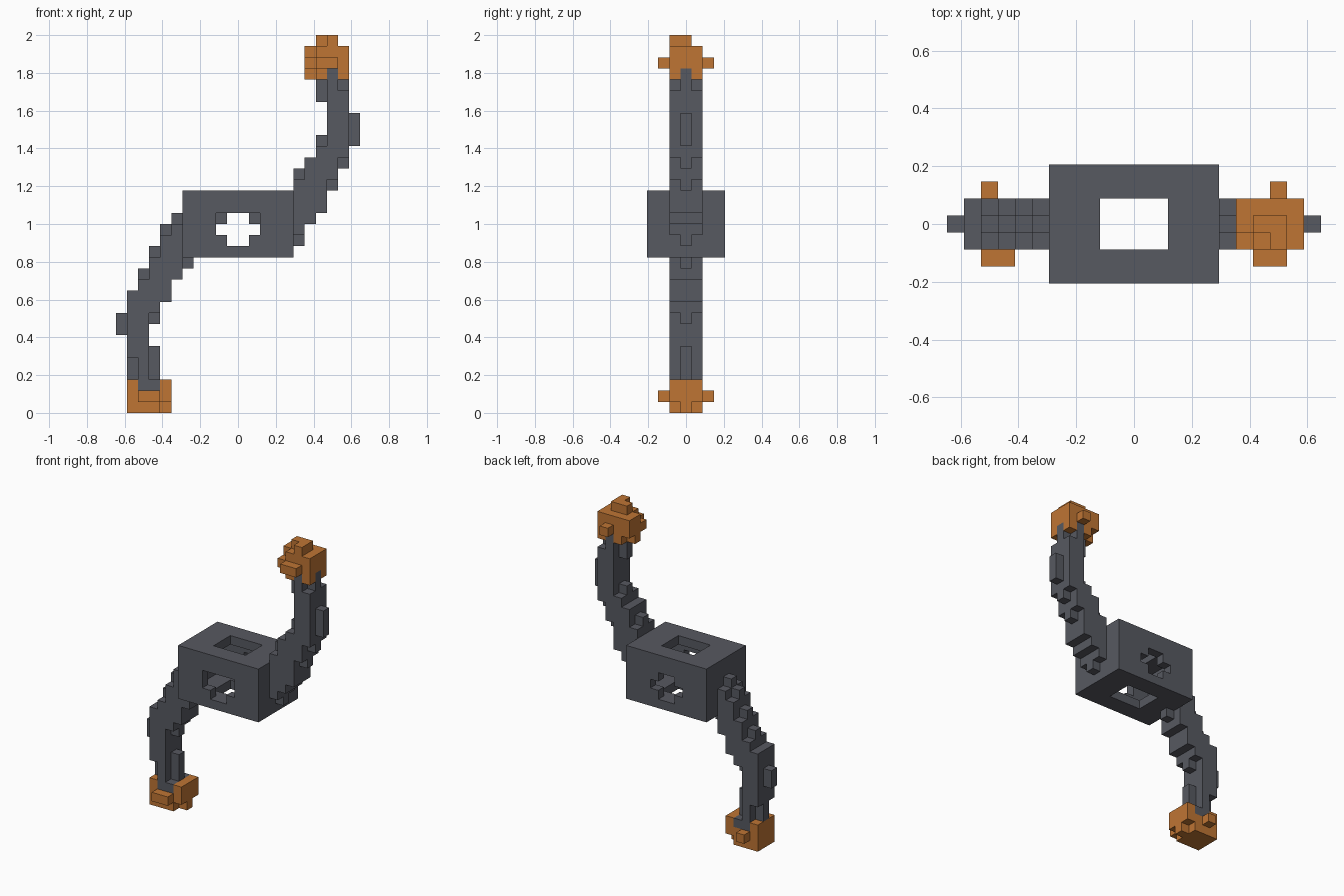
import bpy, bmesh
from mathutils import Vector

if "Cube" in bpy.data.objects:
    bpy.data.objects.remove(bpy.data.objects["Cube"])

V = 2 / 34                      # edge of one cell
ORIGIN = Vector((11, 3.5, 0))   # cell coordinates of the model's centre on the ground
FULL, MID = (2, 5), (3, 4)      # arm width and its raised centre line


def material(name, rgb):
    m = bpy.data.materials.new(name)
    m.use_nodes = True
    m.diffuse_color = (*rgb, 1)
    m.node_tree.nodes["Principled BSDF"].inputs["Base Color"].default_value = (*rgb, 1)
    return m


GREY = material("dark grey", (0.095, 0.1, 0.119))
ORANGE = material("copper orange", (0.52, 0.178, 0.034))


def box(x, y, z):
    """Cells in the half-open ranges x, y and z."""
    return {(i, j, k) for i in range(*x) for j in range(*y) for k in range(*z)}


def rows(width, table):
    """Cells of stacked slabs: bottom, top, x start, x end."""
    cells = set()
    for z0, z1, x0, x1 in table:
        cells |= box((x0, x1), width, (z0, z1))
    return cells


# Hollow body with openings in the top, bottom, front and back
body = box((6, 16), (0, 7), (14, 20)) - box((7, 15), (1, 6), (15, 19))
body -= box((9, 13), (2, 5), (14, 20))
body -= box((10, 12), (0, 7), (15, 18)) | box((9, 13), (0, 7), (16, 17))
body -= box((9, 13), (0, 1), (16, 18))

# Upper arm, its raised centre line and the tips that reach into the end block
upper_arm = rows(FULL, [(16, 17, 16, 17), (17, 18, 16, 18), (18, 20, 16, 19),
                        (20, 21, 16, 19), (21, 23, 17, 20), (23, 24, 18, 21),
                        (24, 29, 19, 21), (29, 30, 19, 20)])
upper_arm |= rows(MID, [(15, 16, 16, 17), (20, 21, 19, 20), (21, 22, 16, 17),
                        (22, 23, 20, 21), (24, 25, 18, 19), (24, 27, 21, 22),
                        (28, 30, 18, 19), (29, 31, 20, 21)])
upper_arm |= box((19, 20), FULL, (30, 31))

# Lower arm
lower_arm = rows(FULL, [(3, 5, 2, 3), (5, 9, 1, 3), (9, 10, 1, 4), (10, 11, 1, 5),
                        (11, 12, 2, 5), (12, 13, 3, 6), (13, 14, 3, 6),
                        (14, 16, 4, 6), (16, 17, 5, 6)])
lower_arm |= rows(MID, [(3, 5, 1, 2), (3, 6, 3, 4), (7, 9, 0, 1), (8, 9, 3, 4),
                        (12, 13, 2, 3), (13, 14, 6, 7), (14, 15, 3, 4),
                        (16, 17, 4, 5), (17, 18, 5, 6)])
lower_arm |= box((2, 4), FULL, (2, 3))

# Upper end block with knobs on its sides and top
upper_end = box((18, 21), FULL, (30, 33))
upper_end |= box((18, 20), (1, 2), (31, 32)) | box((19, 20), (5, 6), (31, 32))
upper_end |= box((17, 18), MID, (30, 33)) | box((17, 18), FULL, (31, 32))
upper_end |= box((17, 18), (4, 5), (32, 33))
upper_end |= box((18, 20), MID, (33, 34)) | box((19, 20), (2, 3), (33, 34))

# Lower end block with knobs on its sides
lower_end = box((1, 4), FULL, (0, 3))
lower_end |= box((2, 4), (1, 2), (1, 2)) | box((2, 3), (5, 6), (1, 2))
lower_end |= box((4, 5), MID, (0, 1)) | box((4, 5), FULL, (1, 3))

upper_end -= upper_arm
lower_end -= lower_arm
solid = body | upper_arm | lower_arm | upper_end | lower_end


def build(name, cells, mat):
    """Skin the exposed sides of the cells and merge flat areas."""
    bm = bmesh.new()
    verts = {}

    def vert(p):
        key = tuple(round(c) for c in p)
        if key not in verts:
            verts[key] = bm.verts.new((Vector(key) - ORIGIN) * V)
        return verts[key]

    for cell in sorted(cells):
        for axis in range(3):
            u, w = Vector(), Vector()
            u[(axis + 1) % 3] = w[(axis + 2) % 3] = 1
            for side in (0, 1):
                near = list(cell)
                near[axis] += 2 * side - 1
                if tuple(near) in solid:
                    continue
                p = Vector(cell)
                p[axis] += side
                quad = [p, p + u, p + u + w, p + w]
                bm.faces.new([vert(q) for q in (quad if side else quad[::-1])])
    bmesh.ops.dissolve_limit(bm, angle_limit=0.01, verts=bm.verts[:], edges=bm.edges[:])
    mesh = bpy.data.meshes.new(name)
    bm.to_mesh(mesh)
    bm.free()
    mesh.materials.append(mat)
    bpy.context.collection.objects.link(bpy.data.objects.new(name, mesh))


build("hollow_body", body, GREY)
build("upper_arm", upper_arm, GREY)
build("lower_arm", lower_arm, GREY)
build("upper_end_block", upper_end, ORANGE)
build("lower_end_block", lower_end, ORANGE)
